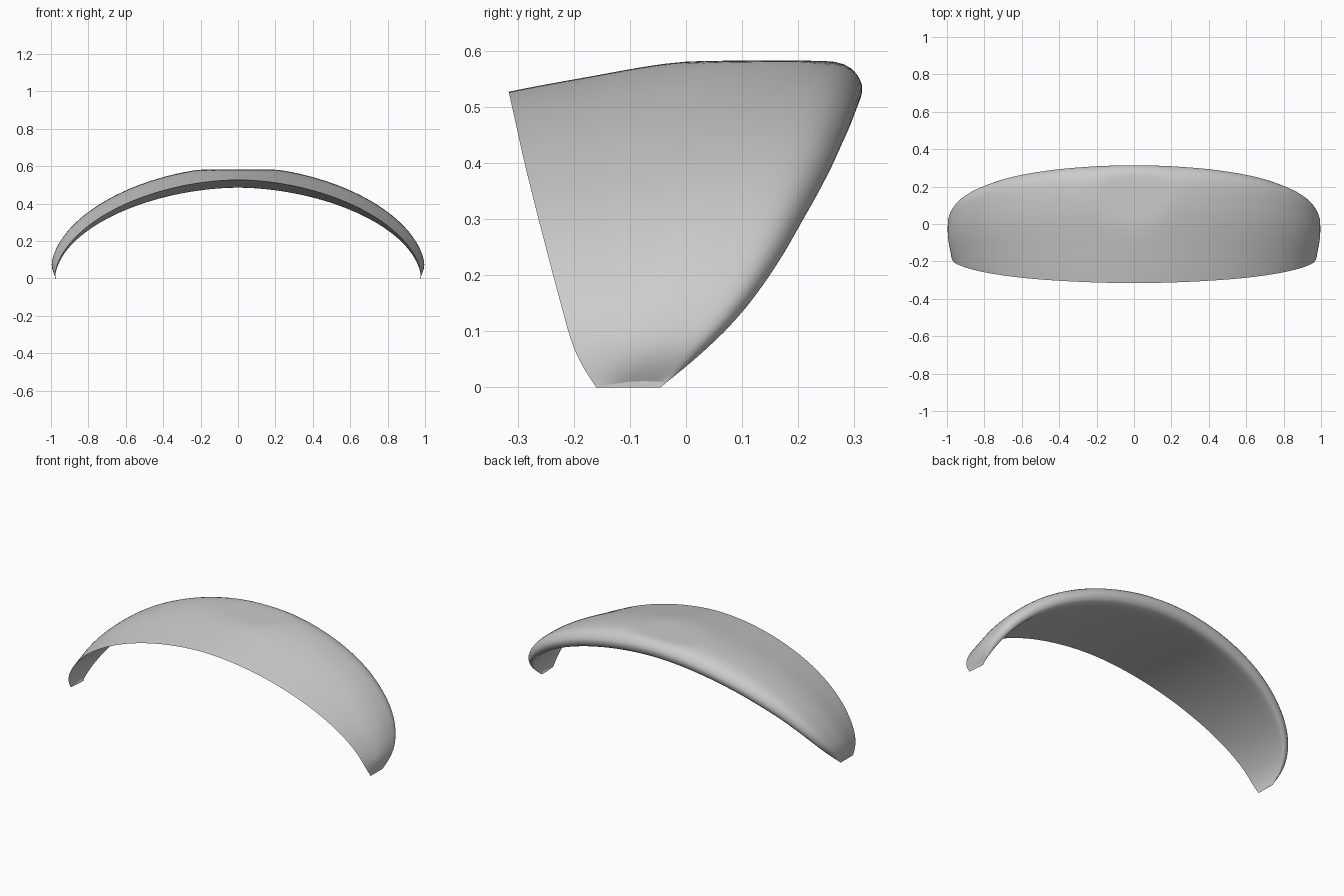
import bpy, bmesh, math

cube = bpy.data.objects.get("Cube")
if cube:
    bpy.data.objects.remove(cube, do_unlink=True)

mat = bpy.data.materials.new("light grey")
mat.use_nodes = True
grey = (0.6, 0.6, 0.6, 1)
mat.diffuse_color = grey
mat.node_tree.nodes["Principled BSDF"].inputs["Base Color"].default_value = grey


def interp(table, s):
    """Piecewise linear lookup in (s, value) pairs."""
    s = min(max(s, table[0][0]), table[-1][0])
    for (s0, v0), (s1, v1) in zip(table, table[1:]):
        if s <= s1:
            return v0 + (v1 - v0) * (s - s0) / (s1 - s0)


# Depth of the front edge and of the back bulge against relative height
FRONT = [(0, -.16), (.065, -.183), (.13, -.2), (.19, -.21), (.38, -.237),
         (.57, -.263), (.76, -.288), (1, -.316)]
BACK = [(0, -.045), (.094, .016), (.19, .07), (.28, .112), (.377, .149),
        (.47, .18), (.566, .208), (.66, .236), (.755, .262), (.9, .296), (1, .316)]

# Arch rows from the front edge over the top, round the back and forward
# along the inside: depth fraction, half width, centre height, half height
ROWS = [(0, .98, 0, .527), (.12, .985, .01, .532), (.25, .99, .02, .536),
        (.38, .995, .035, .537), (.5, .998, .045, .54), (.62, 1, .05, .545),
        (.74, 1, .05, .549), (.85, 1, .05, .549), (.925, .999, .047, .542),
        (.97, .996, .037, .533), (.995, .99, .02, .526), (1, .986, .01, .519),
        (.987, .981, 0, .503), (.96, .978, 0, .488), (.92, .978, 0, .484),
        (.8, .978, 0, .488), (.6, .978, 0, .498), (.35, .979, 0, .511),
        (.12, .98, 0, .522)]
TOP = .582   # flattened crown
P = 1.85     # arch exponent, slightly more pointed than an ellipse
N = 72       # columns along the arch


def power(v):
    return math.copysign(abs(v) ** (2 / P), v)


def arch_point(row, t):
    f, a, c, h = row
    phi = t * math.acos(-(c / h) ** (P / 2))
    x, z = a * power(math.sin(phi)), c + h * power(math.cos(phi))
    s = max(z / (c + h), 0)
    y = (1 - f) * interp(FRONT, s) + f * interp(BACK, s)
    if z < .09:                       # tuck the tips inward
        x -= math.copysign((a - .978) * (1 - z / .09) ** 1.5, x)
    return x, y, max(min(z, TOP), 0)


# Curved visor: outer skin, rounded back and inner skin meeting at a sharp front edge
bm = bmesh.new()
crease = bm.edges.layers.float.new("crease_edge")
grid = [[bm.verts.new(arch_point(r, 2 * i / N - 1)) for i in range(N + 1)] for r in ROWS]
for r0, r1 in zip(grid, grid[1:] + grid[:1]):
    for i in range(N):
        bm.faces.new((r0[i], r0[i + 1], r1[i + 1], r1[i])).smooth = True
for a, b in zip(grid[0], grid[0][1:]):
    edge = bm.edges.get((a, b))
    edge[crease] = 1
    edge.smooth = False
mesh = bpy.data.meshes.new("visor_shell")
bm.to_mesh(mesh)
bm.free()
mesh.materials.append(mat)
shell = bpy.data.objects.new("visor_shell", mesh)
bpy.context.collection.objects.link(shell)

sub = shell.modifiers.new("smooth", "SUBSURF")
sub.levels = sub.render_levels = 1
sub.boundary_smooth = "PRESERVE_CORNERS"
